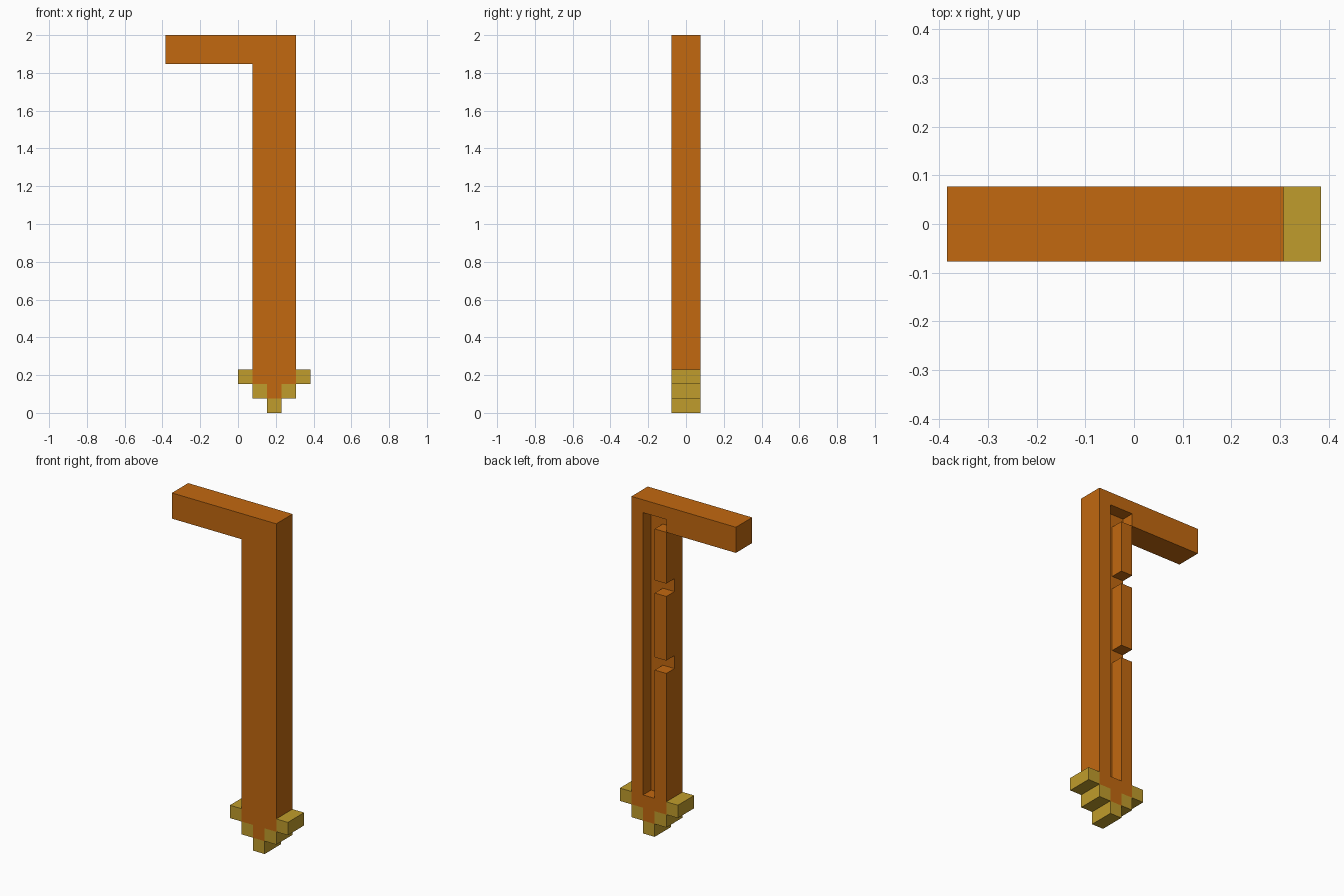
import bpy, bmesh

U = 1 / 13  # block size: the model is 26 blocks tall

cube = bpy.data.objects.get("Cube")
if cube:
    bpy.data.objects.remove(cube, do_unlink=True)


def make_material(name, colour):
    mat = bpy.data.materials.new(name)
    mat.use_nodes = True
    mat.diffuse_color = colour
    mat.node_tree.nodes["Principled BSDF"].inputs["Base Color"].default_value = colour
    return mat


def extrude_profile(name, points, y0, y1, mat):
    """Extrude an (x, z) outline, in blocks, from y0 to y1."""
    bm = bmesh.new()
    face = bm.faces.new([bm.verts.new((x * U, y0 * U, z * U)) for x, z in points])
    result = bmesh.ops.extrude_face_region(bm, geom=[face])
    moved = [v for v in result["geom"] if isinstance(v, bmesh.types.BMVert)]
    bmesh.ops.translate(bm, verts=moved, vec=(0, (y1 - y0) * U, 0))
    bmesh.ops.recalc_face_normals(bm, faces=bm.faces)
    mesh = bpy.data.meshes.new(name)
    bm.to_mesh(mesh)
    bm.free()
    mesh.materials.append(mat)
    obj = bpy.data.objects.new(name, mesh)
    bpy.context.collection.objects.link(obj)
    return obj


orange = make_material("burnt orange", (0.54, 0.14, 0.005, 1))
gold = make_material("dull gold", (0.53, 0.335, 0.025, 1))

# Post with side arm at the top and a stepped foot
post = extrude_profile("post_and_arm", [
    (1, 2), (2, 2), (2, 1), (3, 1), (3, 2), (4, 2),
    (4, 26), (-5, 26), (-5, 24), (1, 24)], -1, 1, orange)

# Slot in the back with two notches opening to the side
slot = extrude_profile("slot_cutter", [
    (3, 3), (3, 25), (1, 25), (1, 24), (2, 24), (2, 20), (0.5, 20), (0.5, 19),
    (2, 19), (2, 14), (0.5, 14), (0.5, 13), (2, 13), (2, 3)], 0, 1.5, orange)
slot.hide_render = True
cut = post.modifiers.new("slot", "BOOLEAN")
cut.operation = "DIFFERENCE"
cut.solver = "EXACT"
cut.object = slot
bpy.context.view_layer.objects.active = post
bpy.ops.object.modifier_apply(modifier=cut.name)
bpy.data.objects.remove(slot, do_unlink=True)

# Gold blocks stepping down to the point, mirrored about the post centre
for name, x, z in [("outer_block_right", 0, 2), ("inner_block_right", 1, 1),
                   ("tip_block", 2, 0),
                   ("inner_block_left", 3, 1), ("outer_block_left", 4, 2)]:
    extrude_profile(name, [(x, z), (x + 1, z), (x + 1, z + 1), (x, z + 1)], -1, 1, gold)
